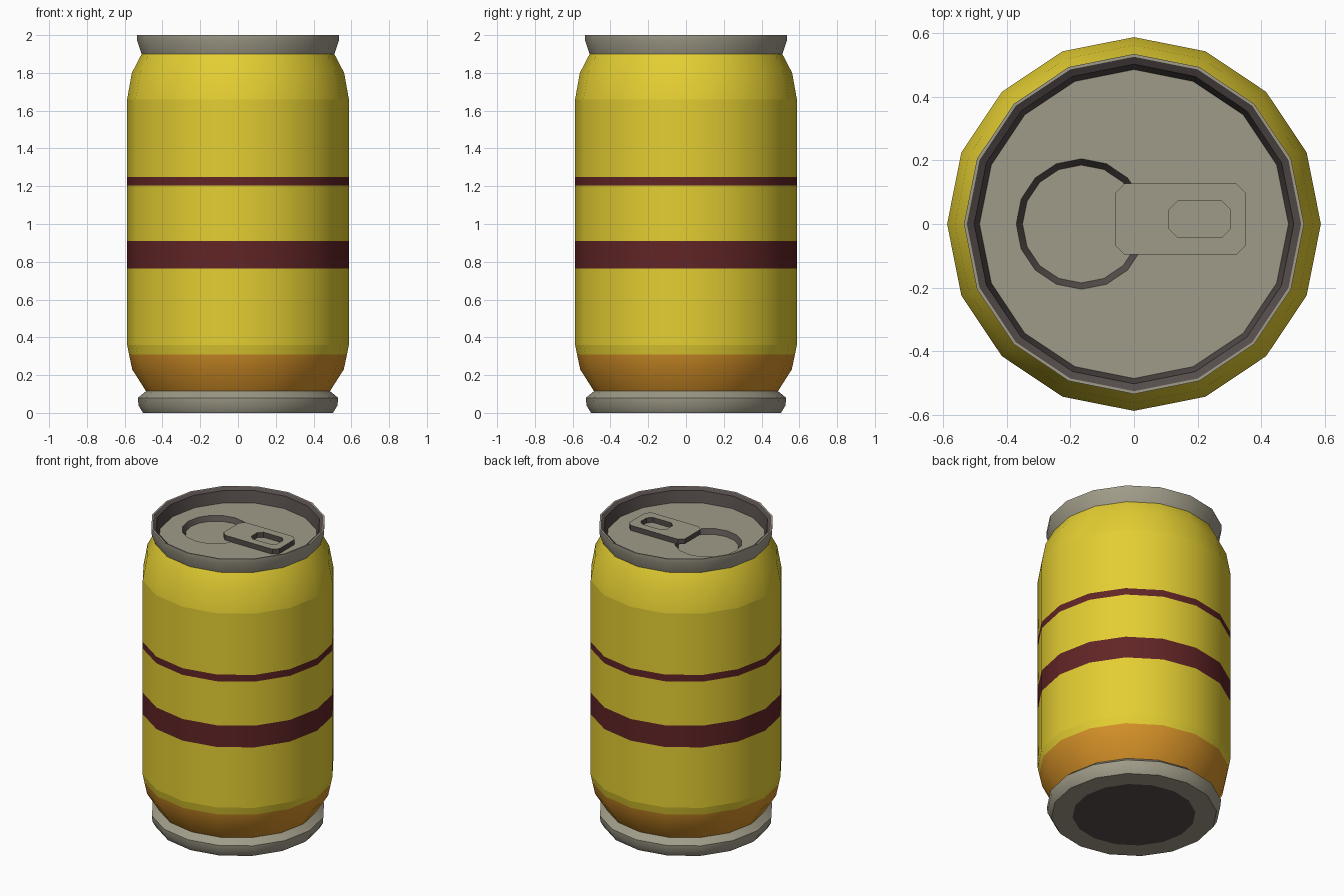
import bpy, bmesh, math

if "Cube" in bpy.data.objects:
    bpy.data.objects.remove(bpy.data.objects["Cube"])

SIDES = 16


def material(name, rgb):
    m = bpy.data.materials.new(name)
    m.diffuse_color = (*rgb, 1.0)
    m.use_nodes = True
    m.node_tree.nodes["Principled BSDF"].inputs["Base Color"].default_value = m.diffuse_color
    return m


YELLOW = material("yellow paint", (0.775, 0.617, 0.032))
ORANGE = material("orange paint", (0.66, 0.28, 0.021))
MAROON = material("maroon stripe", (0.12, 0.018, 0.019))
GREY = material("warm grey metal", (0.35, 0.33, 0.25))
DARK = material("dark metal", (0.09, 0.073, 0.069))


def circle(r, z, cx=0.0):
    return [(cx + r * math.cos(2 * math.pi * i / SIDES),
             r * math.sin(2 * math.pi * i / SIDES), z) for i in range(SIDES)]


def chamfered(x0, x1, y0, y1, c, z):
    """Counter-clockwise rectangle with cut corners."""
    return [(x, y, z) for x, y in (
        (x1, y0 + c), (x1, y1 - c), (x1 - c, y1), (x0 + c, y1),
        (x0, y1 - c), (x0, y0 + c), (x0 + c, y0), (x1 - c, y0))]


def skin(name, rings, mats, cap_start=None, cap_end=None, closed=False,
         smooth=True, sharp_z=()):
    """Join successive rings of points; mats gives one material per band."""
    bm = bmesh.new()
    me = bpy.data.meshes.new(name)
    slots = []

    def slot(m):
        if m not in slots:
            slots.append(m)
            me.materials.append(m)
        return slots.index(m)

    loops = [[bm.verts.new(p) for p in ring] for ring in rings]
    pairs = list(zip(loops, loops[1:]))
    if closed:
        pairs.append((loops[-1], loops[0]))
    for (a, b), m in zip(pairs, mats):
        n = len(a)
        for i in range(n):
            j = (i + 1) % n
            bm.faces.new((a[i], a[j], b[j], b[i])).material_index = slot(m)
    if cap_start:
        bm.faces.new(loops[0][::-1]).material_index = slot(cap_start)
    if cap_end:
        bm.faces.new(loops[-1]).material_index = slot(cap_end)
    bm.to_mesh(me)
    bm.free()
    ob = bpy.data.objects.new(name, me)
    bpy.context.collection.objects.link(ob)
    if smooth:
        bpy.ops.object.select_all(action='DESELECT')
        ob.select_set(True)
        bpy.context.view_layer.objects.active = ob
        bpy.ops.object.shade_smooth_by_angle(angle=math.radians(30))
        # crisp creases where the wall meets the shoulders
        for e in me.edges:
            za, zb = (me.vertices[v].co.z for v in e.vertices)
            if any(abs(za - s) < 1e-4 and abs(zb - s) < 1e-4 for s in sharp_z):
                e.use_edge_sharp = True
    return ob


# Painted body with stripes
skin("can_body",
     [circle(r, z) for r, z in (
         (0.487, 0.115), (0.56, 0.23), (0.577, 0.31), (0.587, 0.36),
         (0.587, 0.765), (0.587, 0.91), (0.587, 1.205), (0.587, 1.25),
         (0.587, 1.66), (0.562, 1.80), (0.51, 1.90))],
     [ORANGE, ORANGE, YELLOW, YELLOW, MAROON, YELLOW, MAROON,
      YELLOW, YELLOW, YELLOW], sharp_z=(0.36, 1.66))

# Bottom rim with dark underside disc
skin("bottom_rim",
     [circle(r, z) for r, z in (
         (0.374, 0.0), (0.503, 0.0), (0.527, 0.04), (0.53, 0.08),
         (0.487, 0.115))],
     [GREY] * 4, cap_start=DARK)

# Top rim: grey outside, dark inner wall
skin("top_rim",
     [circle(r, z) for r, z in (
         (0.51, 1.90), (0.534, 1.97), (0.534, 2.0), (0.525, 2.0),
         (0.502, 1.985), (0.485, 1.91))],
     [GREY, GREY, GREY, DARK, DARK])

# Lid with the off-centre drinking recess
skin("lid",
     [circle(0.485, 1.91), circle(0.205, 1.91, -0.165),
      circle(0.185, 1.88, -0.165)],
     [GREY, DARK], cap_end=GREY)

# Pull tab with finger hole
outer = (-0.06, 0.352, -0.096, 0.127, 0.03)
hole = (0.11, 0.303, -0.043, 0.073, 0.028)
skin("pull_tab",
     [chamfered(*outer, 1.911), chamfered(*outer, 1.945),
      chamfered(*hole, 1.945), chamfered(*hole, 1.911)],
     [DARK, GREY, DARK, GREY], closed=True, smooth=False)
